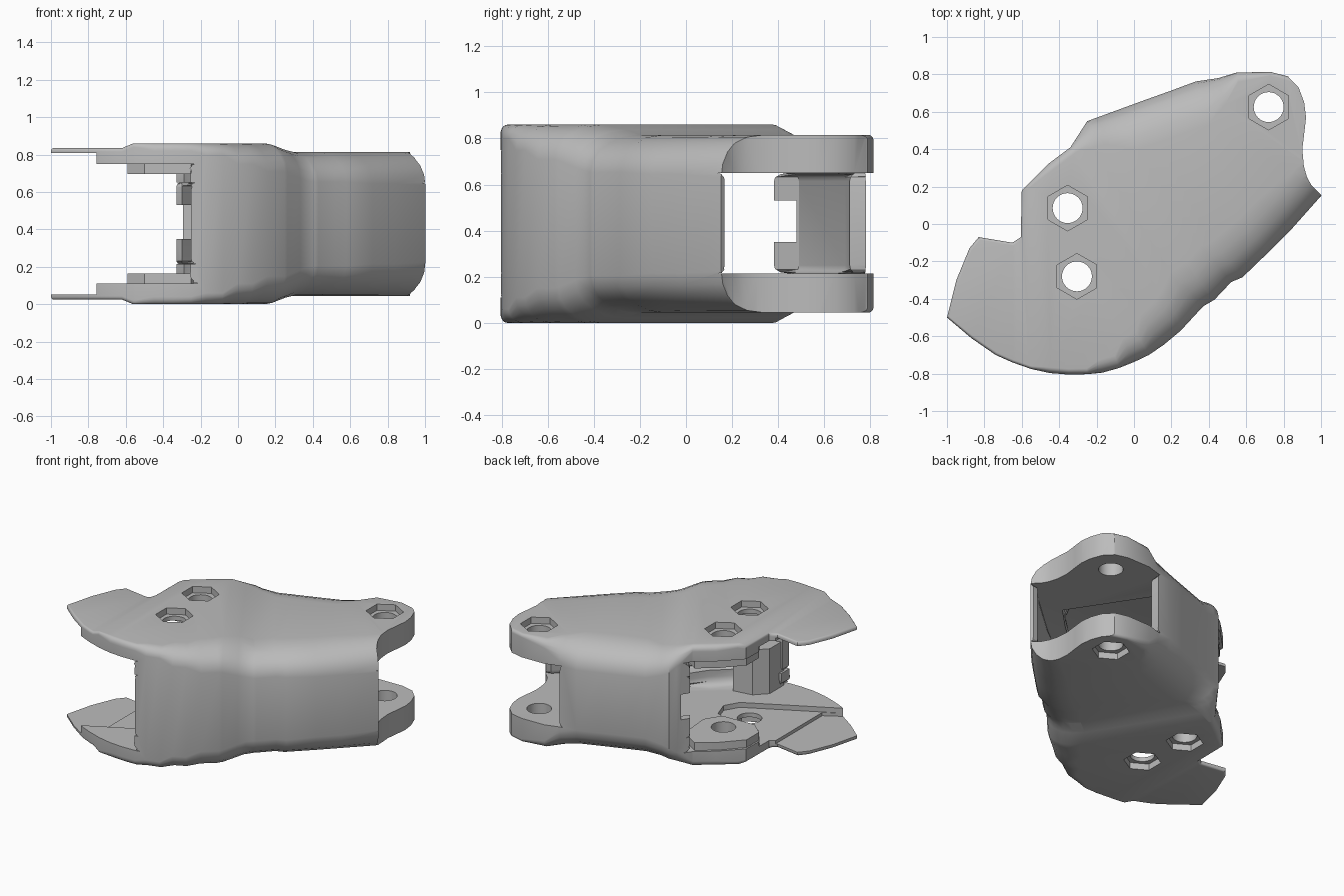
import bpy, bmesh, math
from mathutils import Vector

cube = bpy.data.objects.get("Cube")
if cube:
    bpy.data.objects.remove(cube, do_unlink=True)

grey = bpy.data.materials.new("warm_grey")
grey.use_nodes = True
grey.diffuse_color = (0.5, 0.5, 0.5, 1)
grey.node_tree.nodes["Principled BSDF"].inputs["Base Color"].default_value = (0.5, 0.5, 0.5, 1)

MID = 0.43      # mirror plane between the upper and lower halves
AXIS = Vector((0.85, 0.53, 0))


def make_object(name, bm):
    bmesh.ops.recalc_face_normals(bm, faces=bm.faces)
    mesh = bpy.data.meshes.new(name)
    bm.to_mesh(mesh)
    bm.free()
    mesh.materials.append(grey)
    ob = bpy.data.objects.new(name, mesh)
    bpy.context.collection.objects.link(ob)
    return ob


def loft(bm, rings):
    loops = [[bm.verts.new(p) for p in ring] for ring in rings]
    n = len(loops[0])
    for a, b in zip(loops, loops[1:]):
        for i in range(n):
            j = (i + 1) % n
            bm.faces.new((a[i], a[j], b[j], b[i]))
    bm.faces.new(loops[0][::-1])
    bm.faces.new(loops[-1])


def prism(name, points, z0, z1, rounding=0):
    bm = bmesh.new()
    loft(bm, [[(x, y, z) for x, y in points] for z in (z0, z1)])
    if rounding:
        rim = [e for e in bm.edges if abs(e.verts[0].co.z - e.verts[1].co.z) < 1e-4]
        bmesh.ops.bevel(bm, geom=rim, offset=rounding, segments=3, profile=0.5,
                        affect='EDGES')
    return make_object(name, bm)


def disc(name, centre, radius, z0, z1, sides):
    pts = [(centre[0] + radius * math.sin(i * math.tau / sides),
            centre[1] + radius * math.cos(i * math.tau / sides)) for i in range(sides)]
    return prism(name, pts, z0, z1)


def combine(target, tool, operation):
    mod = target.modifiers.new("join", 'BOOLEAN')
    mod.operation, mod.object, mod.solver = operation, tool, 'EXACT'
    graph = bpy.context.evaluated_depsgraph_get()
    mesh = bpy.data.meshes.new_from_object(target.evaluated_get(graph))
    target.modifiers.clear()
    target.data = mesh
    bpy.data.objects.remove(tool, do_unlink=True)


# Plan outline: rounded edge width and height for each stretch of points
stretches = [
    (.015, .02, [(-1, -.5), (-.87, -.61), (-.74, -.7), (-.65, -.74), (-.55, -.775)]),
    (.03, .04, [(-.45, -.797), (-.35, -.805), (-.25, -.803)]),
    (.07, .06, [(-.17, -.795), (-.08, -.77)]),
    (.14, .11, [(0, -.738), (.08, -.7)]),
    (.2, .15, [(.16, -.645), (.25, -.57)]),
    (.25, .18, [(.37, -.44), (.43, -.405), (.52, -.31), (.58, -.285)]),
    (.24, .19, [(.72, -.15), (.84, -.03)]),
    (.2, .2, [(1, .15), (1.1, .28)]),
    (.1, .1, [(1.08, .5)]),
    (.02, .025, [(.95, .73), (.82, .79), (.73, .813)]),
    (.05, .06, [(.55, .81)]),
    (.15, .15, [(.45, .78)]),
    (.24, .19, [(.33, .762), (.19, .71), (.05, .66), (-.1, .605)]),
    (.16, .14, [(-.25, .55)]),
    (.04, .04, [(-.34, .41), (-.46, .32)]),
    (.015, .02, [(-.6, .18), (-.605, -.07), (-.65, -.1), (-.83, -.07),
                 (-.88, -.13), (-.95, -.3)])]
outline = [(Vector(p), b, h) for b, h, pts in stretches for p in pts]


def inset_ring(z_sign, step):
    ring = []
    n = len(outline)
    angle = step * math.pi / 2
    for i, (here, b, h) in enumerate(outline):
        # wide edges follow the averaged direction of the wall
        span = 2 if b > .2 else 1
        d = ((here - outline[i - span][0]).normalized()
             + (outline[(i + span) % n][0] - here).normalized()).normalized()
        p = here + Vector((-d.y, d.x)) * b * (1 - math.cos(angle))
        ring.append((p.x, p.y, MID + z_sign * (MID - h * (1 - math.sin(angle)))))
    return ring


def half_height(p):
    t = p.dot(AXIS)
    drop = 0.045 * min(1, max(0, (t + 0.07) / 0.2))
    plate = 0.025 * min(1, max(0, (-0.56 - p.x) / 0.06))
    return 1 - (drop + plate) / MID


# Outer body
steps = (0, .2, .4, .6, .8, 1)
bm = bmesh.new()
loft(bm, [inset_ring(-1, s) for s in steps[::-1]] + [inset_ring(1, s) for s in steps])
planes = [(AXIS * (t / AXIS.length_squared), AXIS) for t in (-.07, .03, .13)]
planes += [(Vector((x, 0, 0)), Vector((1, 0, 0))) for x in (-.62, -.56)]
for co, no in planes:
    bmesh.ops.bisect_plane(bm, geom=bm.verts[:] + bm.edges[:] + bm.faces[:],
                           plane_co=co, plane_no=no)
for v in bm.verts:
    v.co.z = MID + (v.co.z - MID) * half_height(Vector((v.co.x, v.co.y, 0)))
big = [f for f in bm.faces if len(f.verts) > 4]
bmesh.ops.triangulate(bm, faces=big)
body = make_object("limb_shell", bm)

# Scalloped end that shapes the lugs
end = [(1.03, .125), (.95, .205), (.925, .25), (.908, .31), (.9, .4), (.912, .5), (.92, .57),
       (.91, .65), (.88, .73), (.83, .78), (.8, .83), (.85, 1), (1.3, 1), (1.3, .125)]
combine(body, prism("end_scallop", end, -.1, 1), 'DIFFERENCE')

# Hollow running through both forked ends
through = [(-1.3, -1), (-.25, -1), (-.25, -.73), (0, -.66), (.18, -.54), (.35, -.36),
           (.55, -.22), (.82, .02), (.95, .165), (1.2, .18), (1.2, 1), (.45, 1),
           (.45, .71), (.32, .69), (-.22, .49), (-.3, .38), (-.45, .6), (-1.3, .6)]
combine(body, prism("hollow", through, .215, .65, .035), 'DIFFERENCE')

# Taller chamber behind the narrow collar
chamber = [(-1.3, -1), (-.255, -1), (-.255, -.71), (0, -.62), (.16, -.48), (.3, -.28),
           (.46, -.14), (.62, .02), (.24, .6), (-.2, .45), (-.29, .37),
           (-.45, .6), (-1.3, .6)]
combine(body, prism("chamber", chamber, .11, .75, .06), 'DIFFERENCE')

# Thinner floor of the cheeks, leaving a thick strip along the front edge
floor = [(-1.3, -1), (-.78, -1), (-.76, -.69), (-.16, -.38), (-.1, -.28), (-.14, -.16),
         (-.3, -.1), (-.5, -.1), (-.58, 0), (-.7, .2), (-1.3, .2)]
combine(body, prism("floor_recess", floor, .075, .785), 'DIFFERENCE')
tip = [(-1.3, -1), (-.78, -1), (-.76, -.69), (-.64, -.62), (-.64, .2), (-1.3, .2)]
combine(body, prism("tip_recess", tip, .052, .808), 'DIFFERENCE')

# Screw bosses and the stop block inside the cheeks
screws = [(-.355, .085), (-.305, -.28), (.72, .625)]
boss = [(-.59, .16), (-.59, .02), (-.5, -.06), (-.25, -.05), (-.18, .06),
        (-.2, .3), (-.34, .39), (-.46, .3)]
for z0, z1 in ((.06, .165), (.695, .8)):
    combine(body, prism("boss", boss, z0, z1), 'UNION')
stop = [(-.24, -.76), (-.02, -.7), (-.02, -.5), (-.16, -.52), (-.24, -.6)]
combine(body, prism("stop_block", stop, .06, .43), 'UNION')

# Notch in the rear wall edge
notch = [(-.5, .3), (-.2, .3), (-.2, .48), (-.5, .48)]
combine(body, prism("edge_notch", notch, .35, .53), 'DIFFERENCE')

# Screw holes with hexagonal pockets on both faces
for c in screws:
    top = .815 if c[0] > .5 else .86
    depth = .045
    combine(body, disc("hole", c, .08, -.1, 1, 32), 'DIFFERENCE')
    combine(body, disc("pocket_top", c, .122, top - depth, 1, 6), 'DIFFERENCE')
    combine(body, disc("pocket_bottom", c, .122, -.1, .86 - top + depth, 6), 'DIFFERENCE')

# Smooth shading with crisp edges
bpy.ops.object.select_all(action='DESELECT')
bpy.context.view_layer.objects.active = body
body.select_set(True)
bpy.ops.object.shade_smooth_by_angle(angle=math.radians(32))
